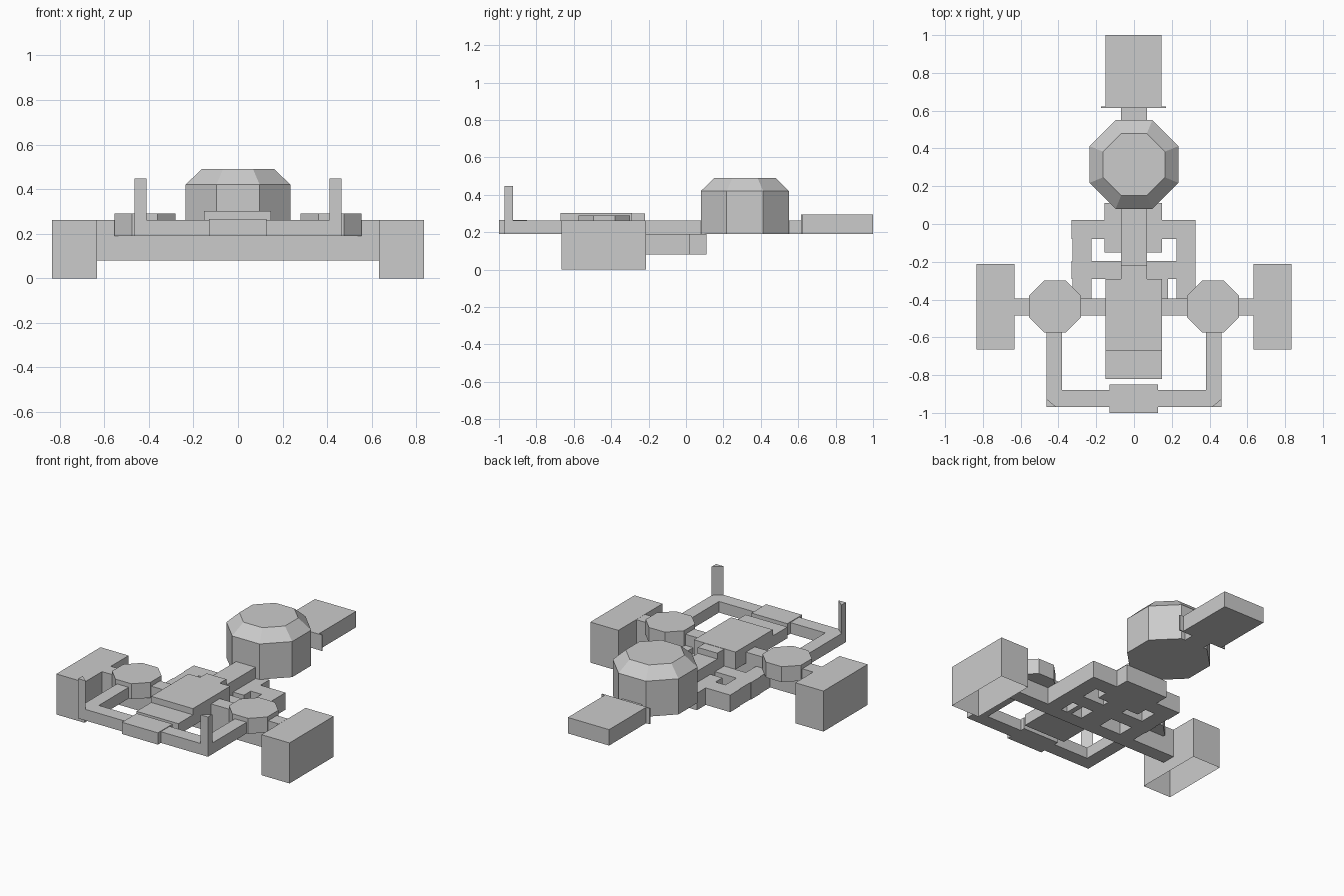
import bpy, bmesh, math

cube = bpy.data.objects.get("Cube")
if cube:
    bpy.data.objects.remove(cube, do_unlink=True)

grey = bpy.data.materials.new("light_grey")
grey.use_nodes = True
colour = (0.6, 0.6, 0.6, 1)
grey.diffuse_color = colour
grey.node_tree.nodes["Principled BSDF"].inputs["Base Color"].default_value = colour


def loft(name, rings, open_bottom=False):
    """Join stacked rings of points (lowest first) and cap the ends."""
    bm = bmesh.new()
    loops = [[bm.verts.new(p) for p in ring] for ring in rings]
    n = len(loops[0])
    for low, high in zip(loops, loops[1:]):
        for i in range(n):
            j = (i + 1) % n
            bm.faces.new((low[i], low[j], high[j], high[i]))
    bm.faces.new(loops[-1])
    if not open_bottom:
        bm.faces.new(loops[0][::-1])
    bmesh.ops.recalc_face_normals(bm, faces=bm.faces[:])
    mesh = bpy.data.meshes.new(name)
    bm.to_mesh(mesh)
    bm.free()
    mesh.materials.append(grey)
    obj = bpy.data.objects.new(name, mesh)
    bpy.context.collection.objects.link(obj)
    return obj


def prism(name, outline, z0, z1, open_bottom=False):
    return loft(name, [[(x, y, z) for x, y in outline] for z in (z0, z1)], open_bottom)


def box(name, x0, x1, y0, y1, z0, z1, open_bottom=False):
    return prism(name, [(x0, y0), (x1, y0), (x1, y1), (x0, y1)], z0, z1, open_bottom)


def octagon(cx, cy, half, z):
    r = half / math.cos(math.pi / 8)
    angles = [math.pi / 8 + i * math.pi / 4 for i in range(8)]
    return [(cx + r * math.cos(a), cy + r * math.sin(a), z) for a in angles]


LOW, MID, TOP = 0.08, 0.19, 0.262

# Domed drum, spine and tail
loft("domed_drum", [octagon(0, 0.315, h, z)
                    for h, z in ((0.235, MID), (0.235, 0.42), (0.163, 0.49))])
box("spine", -0.07, 0.07, -0.29, 0.62, MID, TOP)
box("spine_step", -0.07, 0.07, -0.295, -0.22, MID, 0.3)
box("tail_block", -0.15, 0.145, 0.62, 1.0, MID, 0.293)
box("tail_flange", -0.175, 0.17, 0.615, 0.622, MID, 0.293)

# Raised centre deck and its front lip
box("centre_deck", -0.152, 0.147, -0.67, -0.29, MID, 0.302)
box("deck_lip", -0.152, 0.147, -0.82, -0.67, MID, TOP)

# Lower chassis with open slots
box("chassis_rear", -0.33, 0.322, -0.08, 0.02, LOW, MID)
box("chassis_tab", -0.155, 0.147, -0.15, 0.11, LOW, MID)
box("chassis_crossbar", -0.33, 0.322, -0.29, -0.195, LOW, MID)
box("chassis_keel", -0.07, 0.07, -0.4, -0.15, LOW, MID)
box("slot_block", 0.147, 0.18, -0.4, -0.29, LOW, MID)

# Axle, lower and upper beams
box("axle_lower", -0.635, 0.632, -0.485, -0.395, LOW, MID)
box("axle_upper", -0.635, 0.632, -0.485, -0.395, MID, TOP)

# Paired parts on both sides
for s, side in ((1, "left"), (-1, "right")):
    def pair(name, x0, x1, *rest):
        return box(side + "_" + name, min(s * x0, s * x1), max(s * x0, s * x1), *rest)

    pair("chassis_rail", 0.225, 0.326, -0.4, 0.02, LOW, MID)
    pair("pod", 0.633, 0.834, -0.665, -0.213, 0, TOP, True)
    loft(side + "_hub", [octagon(s * 0.418, -0.437, 0.137, z) for z in (MID, 0.29)])
    pair("front_arm", 0.38, 0.464, -0.97, -0.55, MID, TOP)
    post = [(s * 0.464, -0.97), (s * 0.464, -0.925), (s * 0.41, -0.97)]
    prism(side + "_corner_post", post, MID, 0.447)

# Front bar and bumper
box("front_bar", -0.464, 0.464, -0.97, -0.88, MID, TOP)
box("front_bumper", -0.13, 0.127, -1.0, -0.85, MID, 0.266)
